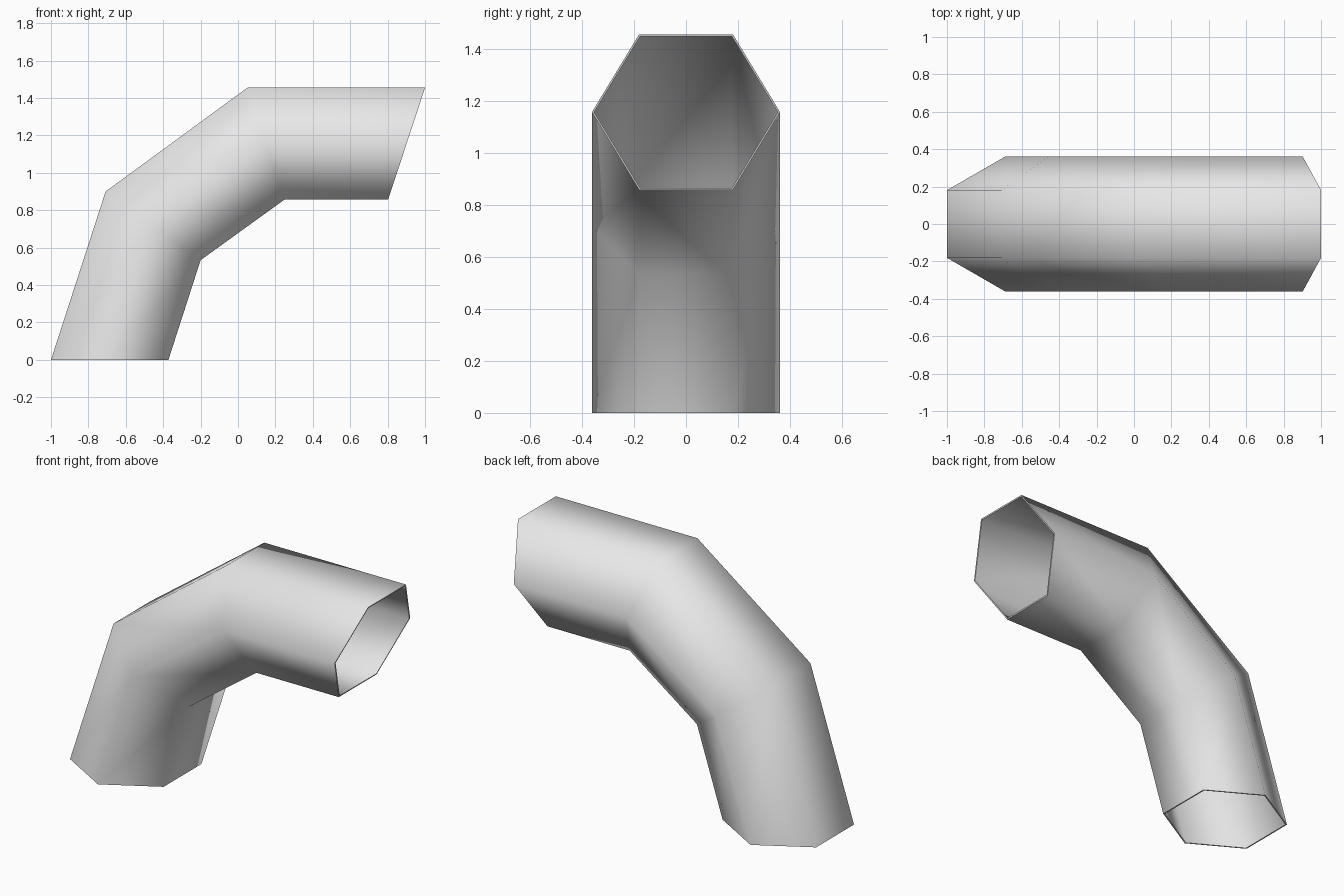
import bpy, bmesh, math
from mathutils import Vector

cube = bpy.data.objects.get("Cube")
if cube:
    bpy.data.objects.remove(cube)

# One plain grey material
mat = bpy.data.materials.new("light_grey")
mat.use_nodes = True
grey = (0.8, 0.8, 0.8, 1)
mat.diffuse_color = grey
mat.node_tree.nodes["Principled BSDF"].inputs["Base Color"].default_value = grey

# Mitred joints of the pipe: (outer bend x, z), (inner bend x, z)
JOINTS = [((-1, 0), (-0.372, 0)),
          ((-0.708, 0.9), (-0.2, 0.533)),
          ((0.05, 1.455), (0.25, 0.858)),
          ((1, 1.455), (0.803, 0.858))]
SIDES = 6
HALF_WIDTH = 0.362
INNER_SCALE = 0.975


def hex_ring(bm, outer, inner, scale):
    """Hexagon cut across the pipe, with corners at both sides."""
    a, b = Vector((outer[0], 0, outer[1])), Vector((inner[0], 0, inner[1]))
    centre, half = (a + b) / 2, (a - b) / 2
    verts = []
    for i in range(SIDES):
        t = math.tau * i / SIDES
        up = math.sin(t) / math.sin(math.tau / SIDES)
        side = Vector((0, HALF_WIDTH * math.cos(t), 0))
        verts.append(bm.verts.new(centre + (half * up + side) * scale))
    return verts


def bridge(bm, r1, r2):
    for i in range(SIDES):
        j = (i + 1) % SIDES
        bm.faces.new((r1[i], r1[j], r2[j], r2[i]))


# Hollow bent pipe: outer wall, inner wall and the two rims
bm = bmesh.new()
outside = [hex_ring(bm, o, i, 1) for o, i in JOINTS]
inside = [hex_ring(bm, o, i, INNER_SCALE) for o, i in JOINTS]
for wall in (outside, inside):
    for r1, r2 in zip(wall, wall[1:]):
        bridge(bm, r1, r2)
for end in (0, -1):
    bridge(bm, outside[end], inside[end])
bmesh.ops.recalc_face_normals(bm, faces=bm.faces)

mesh = bpy.data.meshes.new("bent_pipe")
bm.to_mesh(mesh)
bm.free()
mesh.materials.append(mat)
pipe = bpy.data.objects.new("bent_pipe", mesh)
bpy.context.collection.objects.link(pipe)

# Smooth walls with crisp rims
bpy.ops.object.select_all(action="DESELECT")
pipe.select_set(True)
bpy.context.view_layer.objects.active = pipe
bpy.ops.object.shade_smooth_by_angle(angle=math.radians(66))
